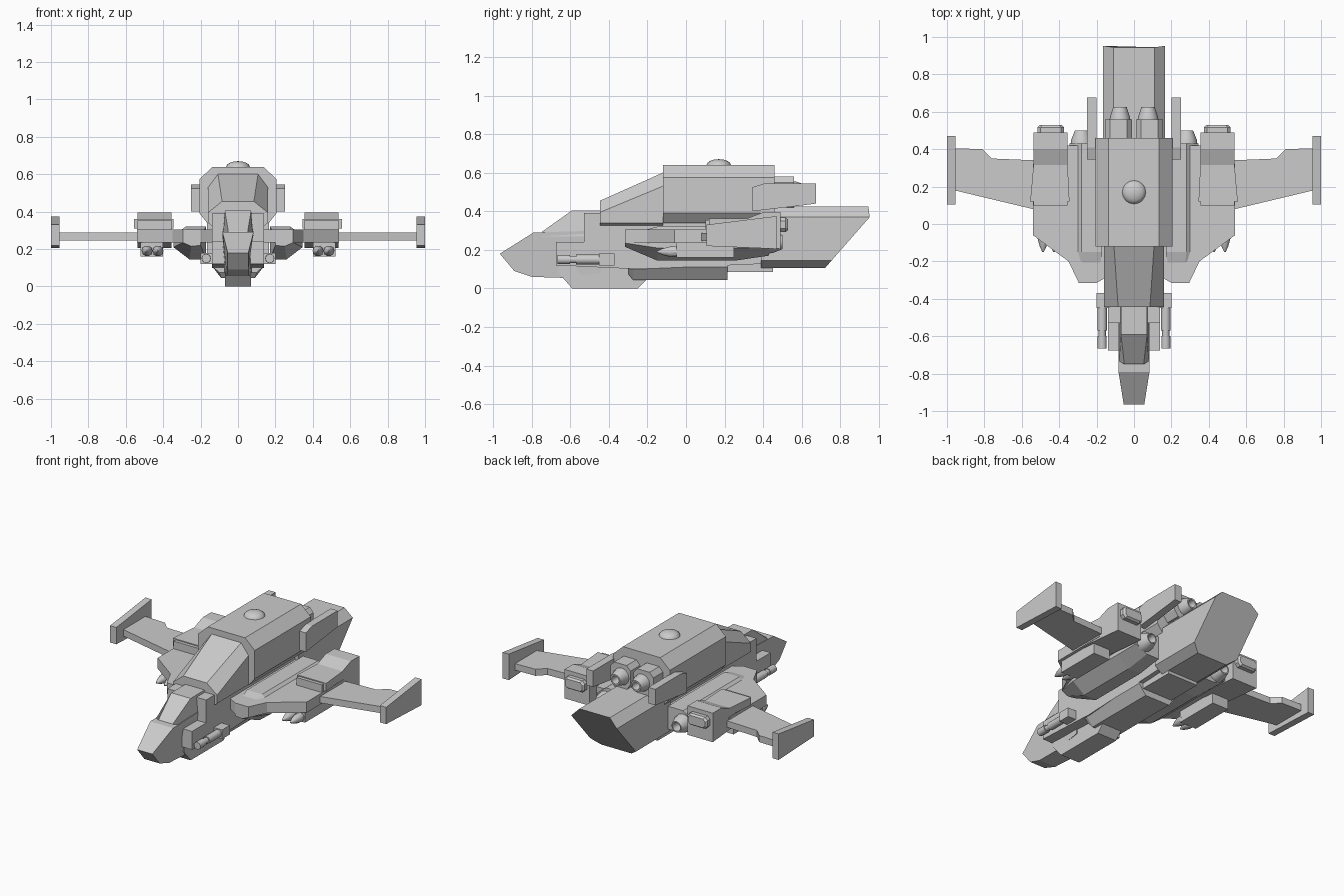
import bpy, bmesh, math
from mathutils import Matrix

if "Cube" in bpy.data.objects:
    bpy.data.objects.remove(bpy.data.objects["Cube"])


def finish(name, bm, mirror=False, smooth=False):
    bmesh.ops.recalc_face_normals(bm, faces=bm.faces)
    me = bpy.data.meshes.new(name)
    bm.to_mesh(me)
    bm.free()
    ob = bpy.data.objects.new(name, me)
    bpy.context.collection.objects.link(ob)
    if mirror:
        ob.modifiers.new("mirror", 'MIRROR').use_mirror_merge = False
    if smooth:
        bpy.ops.object.select_all(action='DESELECT')
        ob.select_set(True)
        bpy.context.view_layer.objects.active = ob
        bpy.ops.object.shade_smooth_by_angle(angle=math.radians(35))
    return ob


def loft(name, rings, mirror=False, smooth=False):
    """Closed skin through rings of equal point count."""
    bm = bmesh.new()
    vs = [[bm.verts.new(p) for p in r] for r in rings]
    n = len(vs[0])
    for a, b in zip(vs, vs[1:]):
        for i in range(n):
            j = (i + 1) % n
            bm.faces.new((a[i], a[j], b[j], b[i]))
    bm.faces.new(vs[0])
    bm.faces.new(vs[-1])
    return finish(name, bm, mirror, smooth)


def side(name, pts, x0, x1, mirror=False):
    """Side profile (y, z) extruded along x."""
    return loft(name, [[(x, y, z) for y, z in pts] for x in (x0, x1)], mirror)


def plan(name, pts, z0, z1, mirror=False):
    """Plan outline (x, y) extruded along z."""
    return loft(name, [[(x, y, z) for x, y in pts] for z in (z0, z1)], mirror)


def box(name, x0, x1, y0, y1, z0, z1, mirror=False):
    return side(name, [(y0, z0), (y1, z0), (y1, z1), (y0, z1)], x0, x1, mirror)


def wide(name, pts):
    """Side profile of (y, z, half width) points."""
    return loft(name, [[(s * w, y, z) for y, z, w in pts] for s in (-1, 1)])


def octo(y, w, zb, zt, wb, z0, wt, z1, cx=0):
    """Eight-sided section; y may be a function of z."""
    half = [(wb, z0), (w, zb), (w, zt), (wt, z1)]
    pts = half + [(-x, z) for x, z in reversed(half)]
    f = y if callable(y) else (lambda z: y)
    return [(cx + x, f(z), z) for x, z in pts]


def turned(name, x, z, stations, seg=12, mirror=True):
    """Round part along y from (y, radius) stations."""
    rings = [[(x + r * math.cos(2 * math.pi * i / seg), y,
               z + r * math.sin(2 * math.pi * i / seg)) for i in range(seg)]
             for y, r in stations]
    return loft(name, rings, mirror, True)


# Upper hull and sloped canopy
hs = (.205, .39, .575, .165, .34, .135, .64)
loft("upper_hull", [octo(-.12, *hs), octo(.46, *hs)])
loft("canopy", [octo(-.445, .16, .34, .395, .14, .325, .085, .455),
                octo(-.12, .16, .34, .53, .14, .325, .107, .60)])

# Central body, belly and chin
side("central_body", [(-.675, .12), (-.675, .24), (-.53, .24), (-.53, .39),
                      (.46, .40), (.46, .13), (-.25, .10)], -.14, .14)
bs = (.14, .11, .15, .09, .045, .12, .17)
loft("belly", [octo(-.30, .14, .11, .15, .10, .075, .12, .17),
               octo(-.275, *bs), octo(.215, *bs)])
side("rear_belly", [(.2, .085), (.45, .085), (.45, .2), (.2, .2)], -.11, .11)
side("chin", [(-.66, .08), (-.59, 0), (-.25, 0), (-.2, .05), (-.2, .14),
              (-.66, .14)], -.07, .07)

# Nose and windscreen
wide("nose", [(-.965, .18, .055), (-.79, .29, .083), (-.44, .30, .083),
              (-.44, .08, .075), (-.64, .055, .065), (-.8, .06, .06),
              (-.89, .09, .055)])
wide("windscreen", [(-.745, .295, .052), (-.59, .405, .07), (-.44, .405, .07),
                    (-.44, .27, .083), (-.76, .27, .08)])

# Nose guns
box("gun_mount", .13, .20, -.45, -.37, .12, .18, True)
turned("gun_barrel", .17, .15, [(-.665, .024), (-.60, .024), (-.60, .019),
                                (-.57, .019), (-.57, .025), (-.40, .025)])

# Tail boom with raked back face
ts = (.165, .145, .37, .11, .105, .11, .425)
tail = lambda z: .72 + (z - .105) * .877 if z < .4 else .945
loft("tail_boom", [octo(.39, *ts), octo(tail, *ts)])

# Twin upper engines
ES = (.072, .46, .55, .045, .42, .045, .58)
loft("upper_engine_housing", [octo(.45, *ES, cx=.083), octo(.56, *ES, cx=.083)], True)
turned("upper_nozzle", .075, .50, [(.55, .056), (.57, .054), (.625, .036),
                                   (.625, .026), (.575, .02)])
side("engine_side_plate", [(.345, .40), (.345, .525), (.41, .545), (.675, .545),
                           (.675, .44), (.60, .43)], .20, .25, True)

# Wing root slab and nacelle beneath it
plan("wing_root", [(.14, -.28), (.20, -.315), (.295, -.315), (.35, -.20),
                   (.54, -.06), (.54, .32), (.36, .42), (.14, .42)],
     .235, .305, True)


def nacelle(y, lo, hi):
    return [(.17, y, lo), (.26, y, lo), (.345, y, max(lo, .21)), (.345, y, .27),
            (.28, y, hi), (.17, y, hi)]


loft("nacelle", [[(.20, -.315, .22), (.25, -.315, .215), (.295, -.315, .235),
                  (.295, -.315, .27), (.26, -.315, .275), (.20, -.315, .275)],
                 nacelle(-.15, .145, .32), nacelle(.26, .145, .32),
                 nacelle(.43, .17, .32)], True)
turned("nacelle_nozzle", .28, .24, [(.42, .06), (.45, .056), (.50, .036),
                                    (.50, .028), (.44, .02)])

# Wing fairing with stepped top, and rear vent
side("wing_fairing", [(.10, .24), (.10, .355), (.31, .36), (.40, .395),
                      (.49, .395), (.49, .205)], .355, .537, True)
wp = [(.345, .12), (.555, .12), (.537, .32), (.355, .32)]
plan("fairing_plate", wp, .31, .362, True)
vent = octo(.48, .072, .31, .35, .055, .292, .055, .368, cx=.445)
loft("rear_vent", [vent, [(x, .515, z) for x, y, z in vent],
                   [(.445 + (x - .445) * .85, .528, .33 + (z - .33) * .75)
                    for x, y, z in vent]], True)

# Outer wings and tip fins
plan("outer_wing", [(.52, .075), (.96, .18), (.96, .405), (.81, .40),
                    (.76, .35), (.52, .34)], .245, .288, True)
side("tip_fin", [(.105, .22), (.105, .33), (.47, .375), (.47, .205)],
     .955, 1.0, True)

# Missile rack
box("missile_rack", .40, .52, -.05, .25, .16, .24, True)
for i, x in enumerate((.428, .486)):
    turned("missile_%d" % (i + 1), x, .19,
           [(-.15, .004), (-.12, .018), (-.08, .029), (-.04, .029)], 10)

# Roof sensor dome
bm = bmesh.new()
bmesh.ops.create_uvsphere(bm, u_segments=16, v_segments=8, radius=1,
                          matrix=Matrix.Translation((0, .17, .64))
                          @ Matrix.Diagonal((.063, .063, .03, 1)))
finish("roof_dome", bm, smooth=True)
